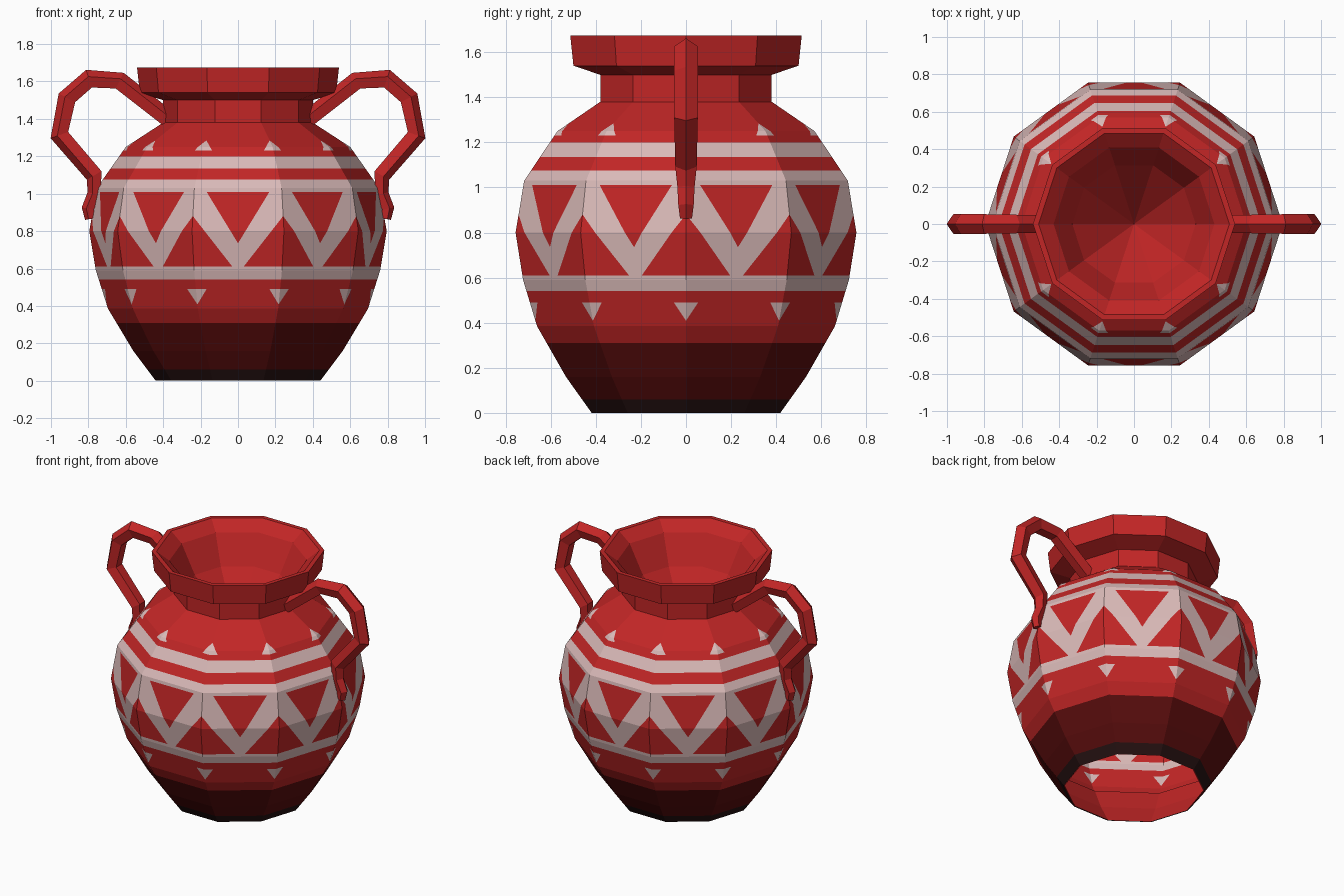
import bpy, bmesh, math
from mathutils import Vector

if "Cube" in bpy.data.objects:
    bpy.data.objects.remove(bpy.data.objects["Cube"])

SIDES = 10
STEP = 2 * math.pi / SIDES


def material(name, rgb):
    m = bpy.data.materials.new(name)
    m.diffuse_color = (*rgb, 1)
    m.use_nodes = True
    m.node_tree.nodes["Principled BSDF"].inputs["Base Color"].default_value = m.diffuse_color
    return m


RED = material("red clay", (0.54, 0.019, 0.019))
WHITE = material("pale paint", (0.70, 0.49, 0.48))
MAROON = material("dark maroon", (0.105, 0.004, 0.004))
BLACK = material("near black", (0.02, 0.006, 0.006))


def finish(bm, name, mats):
    me = bpy.data.meshes.new(name)
    bm.to_mesh(me)
    bm.free()
    for m in mats:
        me.materials.append(m)
    ob = bpy.data.objects.new(name, me)
    bpy.context.collection.objects.link(ob)
    return ob


def lathe(profile):
    """Ten-sided surface of revolution; a zero radius closes to a point."""
    bm = bmesh.new()
    rings = []
    for r, z in profile:
        if r == 0:
            rings.append([bm.verts.new((0, 0, z))] * SIDES)
        else:
            rings.append([bm.verts.new((r * math.cos(k * STEP), r * math.sin(k * STEP), z))
                          for k in range(SIDES)])
    for a, b in zip(rings, rings[1:]):
        for k in range(SIDES):
            j = (k + 1) % SIDES
            quad = list(dict.fromkeys([a[k], a[j], b[j], b[k]]))
            bm.faces.new(quad)
    return bm


# --- painted body -------------------------------------------------------
BODY = [(0.44, 0), (0.56, 0.16), (0.695, 0.385), (0.76, 0.59), (0.795, 0.80),
        (0.755, 1.03), (0.60, 1.25), (0.40, 1.38)]
BANDS = [0.06, 0.31, 0.40, 0.49, 0.54, 0.61, 1.01, 1.075, 1.135, 1.20, 1.23, 1.29]
# slanted paint edges in one panel: (sideways, z) to (sideways, z), mirrored
LOW_TRI = ((0.168, 0.49), (0.222, 0.40))
UP_TRI = ((0.03, 0.61), (0.245, 0.885))
DOWN_TRI = ((0.0, 0.735), (0.168, 1.01))
TOP_TRI = ((0.138, 1.23), (0.172, 1.29))


def panel_axes(k):
    a = (k + 0.5) * STEP
    return Vector((math.cos(a), math.sin(a), 0)), Vector((-math.sin(a), math.cos(a), 0))


def panel_of(c):
    return int((math.atan2(c.y, c.x) % (2 * math.pi)) / STEP) % SIDES


def outside(line, t, z):
    """True when the point is sideways of the slanted line."""
    (t1, z1), (t2, z2) = line
    return t > t1 + (t2 - t1) * (z - z1) / (z2 - z1)


def cut(bm, faces, co, no):
    geom = set(faces)
    for f in faces:
        geom.update(f.edges)
        geom.update(f.verts)
    bmesh.ops.bisect_plane(bm, geom=list(geom), dist=1e-5, plane_co=co, plane_no=no)


body = lathe(BODY)
for z in BANDS:
    cut(body, body.faces[:], (0, 0, z), (0, 0, 1))
for k in range(SIDES):
    radial, side = panel_axes(k)
    for line in (LOW_TRI, UP_TRI, DOWN_TRI, TOP_TRI):
        (t1, z1), (t2, z2) = line
        lo, hi = (0.61, 1.01) if line in (UP_TRI, DOWN_TRI) else sorted((z1, z2))
        for s in (1, -1):
            faces = []
            for f in body.faces:
                c = f.calc_center_median()
                if lo < c.z < hi and panel_of(c) == k:
                    faces.append(f)
            along = side * s * (t2 - t1) + Vector((0, 0, z2 - z1))
            cut(body, faces, side * s * t1 + Vector((0, 0, z1)), along.cross(radial).normalized())


def paint(c):
    """0 red, 1 pale, 2 maroon, 3 black."""
    z = c.z
    t = abs(c.dot(panel_axes(panel_of(c))[1]))
    if z < 0.06:
        return 3
    if z < 0.31:
        return 2
    if 0.40 < z < 0.49:
        return int(outside(LOW_TRI, t, z))
    if 0.54 < z < 0.61 or 1.01 < z < 1.075 or 1.135 < z < 1.20:
        return 1
    if 0.61 < z < 1.01:
        in_up = z < 0.885 and outside(UP_TRI, t, z)
        in_down = z > 0.735 and not outside(DOWN_TRI, t, z)
        return 0 if in_up or in_down else 1
    if 1.23 < z < 1.29:
        return int(outside(TOP_TRI, t, z))
    return 0


# triangulate first so each face centre lies inside its painted area
bmesh.ops.triangulate(body, faces=body.faces[:])
for f in body.faces:
    f.material_index = paint(f.calc_center_median())
finish(body, "pot_body", [RED, WHITE, MAROON, BLACK])

# --- red lining inside the open foot ------------------------------------
lining = lathe([(0.434, 0.001), (0.553, 0.16), (0.655, 0.33)])
bmesh.ops.reverse_faces(lining, faces=lining.faces[:])
finish(lining, "foot_lining", [RED])

# --- neck, flared lip and inner bowl ------------------------------------
finish(lathe([(0.40, 1.38), (0.40, 1.50), (0.525, 1.54), (0.54, 1.675), (0.51, 1.675),
              (0.43, 1.61), (0.33, 1.42), (0, 1.05)]), "neck_and_lip", [RED])

# --- looped handles: (x, z, radius) -------------------------------------
PATH = [(0.36, 1.385, 0.05), (0.635, 1.60, 0.052), (0.795, 1.61, 0.055), (0.91, 1.51, 0.055),
        (0.95, 1.315, 0.055), (0.765, 1.10, 0.05), (0.765, 1.0, 0.04), (0.80, 0.92, 0.036),
        (0.79, 0.865, 0.028)]


def handle(name, sign):
    bm = bmesh.new()
    pts = [Vector((x, 0, z)) for x, z, _ in PATH]
    rings = []
    for i, p in enumerate(pts):
        d = (pts[min(i + 1, len(pts) - 1)] - pts[max(i - 1, 0)]).normalized()
        out = Vector((-d.z, 0, d.x))
        ring = []
        for n in range(5):
            a = n * 2 * math.pi / 5
            q = p + PATH[i][2] * (out * math.cos(a) + Vector((0, math.sin(a), 0)))
            ring.append(bm.verts.new((q.x * sign, q.y, q.z)))
        rings.append(ring)
    for a, b in zip(rings, rings[1:]):
        for n in range(5):
            m = (n + 1) % 5
            bm.faces.new((a[n], a[m], b[m], b[n]))
    bm.faces.new(rings[0])
    bm.faces.new(rings[-1])
    bmesh.ops.recalc_face_normals(bm, faces=bm.faces[:])
    finish(bm, name, [RED])


handle("right_handle", 1)
handle("left_handle", -1)
